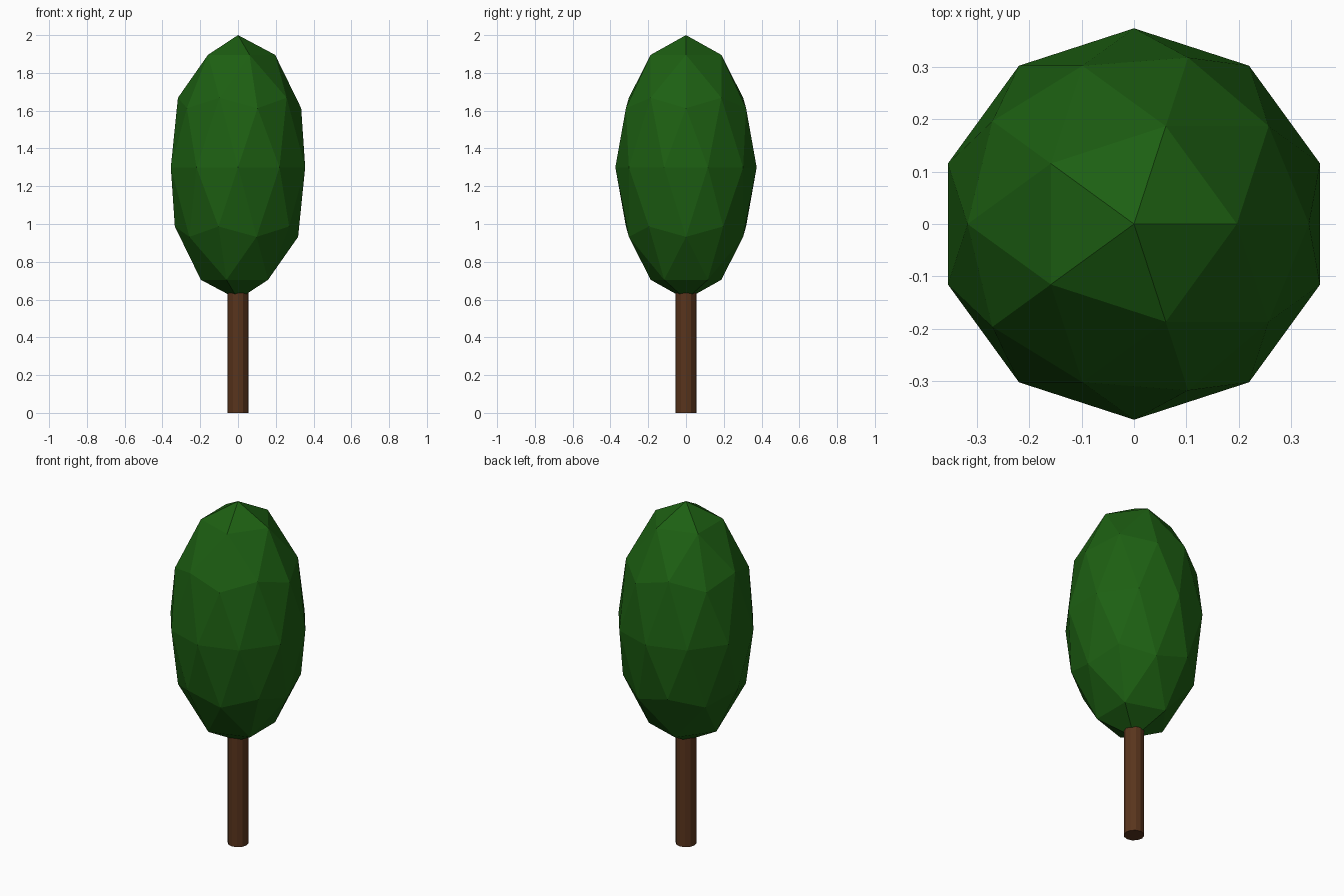
import bpy

if "Cube" in bpy.data.objects:
    bpy.data.objects.remove(bpy.data.objects["Cube"])


def paint(obj, name, color):
    mat = bpy.data.materials.new(name)
    mat.diffuse_color = color
    mat.use_nodes = True
    mat.node_tree.nodes["Principled BSDF"].inputs["Base Color"].default_value = mat.diffuse_color
    obj.data.materials.append(mat)


# Trunk: slim faceted column running up into the crown
TRUNK_HEIGHT = 0.7
bpy.ops.mesh.primitive_cylinder_add(vertices=12, radius=0.055, depth=TRUNK_HEIGHT,
                                    location=(0, 0, TRUNK_HEIGHT / 2))
trunk = bpy.context.object
trunk.name = "trunk"
paint(trunk, "bark", (0.10, 0.035, 0.012, 1))

# Crown: low-poly icosphere stretched upward
bpy.ops.mesh.primitive_ico_sphere_add(subdivisions=2, radius=1, location=(0, 0, 1.3))
crown = bpy.context.object
crown.name = "crown"
crown.scale = (0.374, 0.374, 0.7)
bpy.ops.object.transform_apply(location=False, rotation=False, scale=True)
paint(crown, "leaves", (0.012, 0.115, 0.006, 1))
